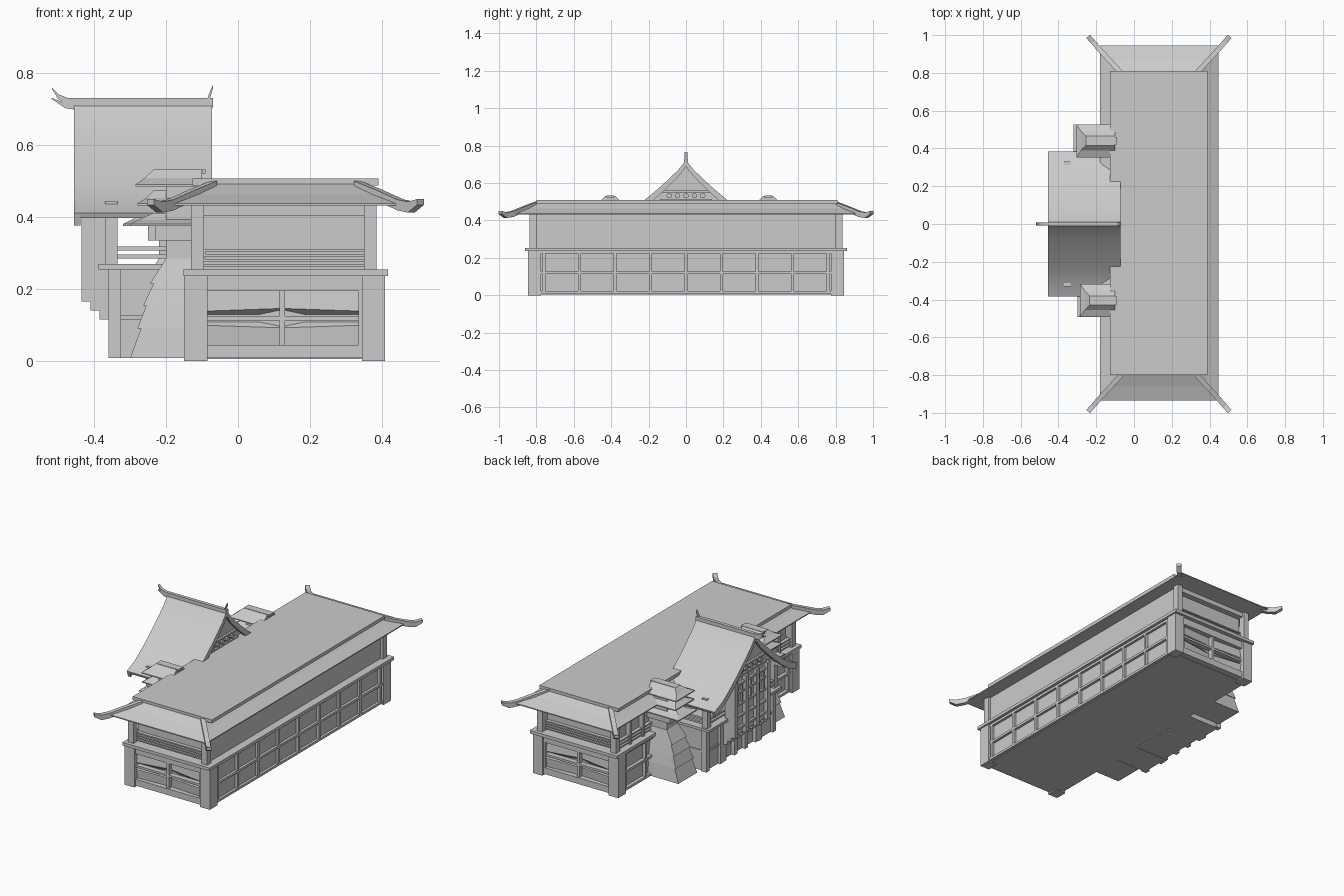
import bpy, bmesh, math
from mathutils import Vector

if "Cube" in bpy.data.objects:
    bpy.data.objects.remove(bpy.data.objects["Cube"], do_unlink=True)

GREY = (0.6, 0.6, 0.6, 1)
mat = bpy.data.materials.new("pale_grey")
mat.use_nodes = True
mat.diffuse_color = GREY
mat.node_tree.nodes["Principled BSDF"].inputs["Base Color"].default_value = GREY


def finish(name, bm):
    bmesh.ops.recalc_face_normals(bm, faces=bm.faces[:])
    me = bpy.data.meshes.new(name)
    bm.to_mesh(me)
    bm.free()
    me.materials.append(mat)
    ob = bpy.data.objects.new(name, me)
    bpy.context.collection.objects.link(ob)
    return ob


def loft(name, rings):
    """Closed solid through matching rings of points."""
    bm = bmesh.new()
    loops = [[bm.verts.new(p) for p in r] for r in rings]
    n = len(loops[0])
    for a, b in zip(loops, loops[1:]):
        for i in range(n):
            j = (i + 1) % n
            bm.faces.new((a[i], a[j], b[j], b[i]))
    bm.faces.new(loops[0])
    bm.faces.new(loops[-1])
    return finish(name, bm)


def rect(x0, x1, y0, y1, z):
    return [(x0, y0, z), (x1, y0, z), (x1, y1, z), (x0, y1, z)]


def box(name, x, y, z):
    return loft(name, [rect(*x, *y, z[0]), rect(*x, *y, z[1])])


def side(s, a, b):
    """A y range on the chosen side of the centre line."""
    return tuple(sorted((s * a, s * b)))


def extrude_x(name, prof, x0, x1):
    return loft(name, [[(x, y, z) for y, z in prof] for x in (x0, x1)])


def extrude_y(name, prof, y0, y1):
    return loft(name, [[(x, y, z) for x, z in prof] for y in (y0, y1)])


def horn(name, pts, width, heights):
    """Upturned plank swept along a path."""
    pts = [Vector(p) for p in pts]
    d = pts[-1] - pts[0]
    w = Vector((-d.y, d.x, 0)).normalized() * width / 2
    rings = []
    for p, h in zip(pts, heights):
        up = Vector((0, 0, h / 2))
        rings.append([p - w - up, p + w - up, p + w + up, p - w + up])
    return loft(name, rings)


# Lower storey: core, corner pillars, ledge
box("lower_core", (-0.12, 0.385), (-0.80, 0.80), (0.005, 0.24))
for s in (1, -1):
    for x in ((-0.15, -0.085), (0.345, 0.408)):
        box("corner_pillar", x, side(s, 0.775, 0.845), (0, 0.237))
    box("end_sill", (-0.09, 0.36), side(s, 0.79, 0.835), (0.008, 0.045))
    box("end_lintel", (-0.09, 0.36), side(s, 0.79, 0.835), (0.195, 0.237))
    box("end_jamb", (0.335, 0.36), side(s, 0.79, 0.835), (0.04, 0.2))
    box("end_mullion", (0.115, 0.13), side(s, 0.79, 0.83), (0.04, 0.2))
    box("end_transom", (-0.09, 0.34), side(s, 0.79, 0.83), (0.113, 0.125))
    # Folded panes behind the cross bars
    for xa, xb in ((-0.088, 0.115), (0.335, 0.13)):
        for za, zb in ((0.045, 0.113), (0.195, 0.125)):
            back, front = s * 0.79, s * 0.825
            base = [(xa, back, za), (xb, back, za), (xb, back, zb), (xa, back, zb)]
            top = [(xa, s * 0.815, za), (xb, s * 0.803, za),
                   (xb, s * 0.803, zb + (za - zb) * 0.3), (xa, front, zb + (za - zb) * 0.2)]
            loft("folded_pane", [base, top])

# Long wall framing
for name, x in (("east", (0.38, 0.4)), ("west", (-0.14, -0.115))):
    for i in range(9):
        y = -0.76 + i * 0.19
        box(name + "_mullion", x, (y - 0.008, y + 0.008), (0.01, 0.237))
    for z in (0.008, 0.113, 0.222):
        box(name + "_rail", x, (-0.78, 0.78), (z, z + 0.014))
box("ledge", (-0.152, 0.417), (-0.86, 0.86), (0.236, 0.254))

# Upper storey
box("upper_core", (-0.1, 0.355), (-0.79, 0.79), (0.25, 0.45))
box("upper_east_wall", (0.35, 0.37), (-0.81, 0.81), (0.25, 0.45))
for s in (1, -1):
    for x in ((-0.13, -0.095), (0.35, 0.385)):
        box("upper_post", x, side(s, 0.8, 0.838), (0.25, 0.45))
    for i in range(4):
        z = 0.262 + i * 0.014
        box("end_slat", (-0.1, 0.36), side(s, 0.78, 0.81), (z, z + 0.007))
    box("end_head_rail", (-0.1, 0.36), side(s, 0.78, 0.825), (0.405, 0.44))
    for i in range(3):
        y = 0.44 + i * 0.12
        box("west_post", (-0.125, -0.09), side(s, y, y + 0.02), (0.25, 0.44))
for z in (0.262, 0.28, 0.298, 0.41):
    box("west_slat", (-0.12, -0.09), (-0.81, 0.81), (z, z + 0.008))

# Main roof: sloping skirt, flat top slab, upturned hips
loft("roof_skirt", [rect(-0.18, 0.447, -0.935, 0.945, 0.432),
                    rect(-0.18, 0.447, -0.935, 0.945, 0.438),
                    rect(-0.12, 0.385, -0.86, 0.865, 0.465),
                    rect(-0.08, 0.34, -0.8, 0.805, 0.492)])
box("roof_slab", (-0.127, 0.39), (-0.8, 0.81), (0.488, 0.508))
for s in (1, -1):
    for t in (1, -1):
        path = [(0.132 + t * dx, s * y, z) for dx, y, z in
                ((0.2, 0.8, 0.488), (0.26, 0.865, 0.462), (0.32, 0.93, 0.434),
                 (0.35, 0.965, 0.428), (0.375, 0.993, 0.442))]
        horn("hip_horn", path, 0.026, (0.025, 0.028, 0.03, 0.03, 0.016))

# Porch roof: curved gable with ridge beam and finial
slope = [(0, 0.722), (0.04, 0.672), (0.085, 0.628), (0.135, 0.582), (0.19, 0.535),
         (0.25, 0.487), (0.315, 0.443), (0.385, 0.412)]
outer = [(-y, z) for y, z in slope[:0:-1]] + slope
inner = [(y * 0.985, z - 0.014) for y, z in outer]
porch_roof = extrude_x("porch_roof", outer + inner[::-1], -0.45, -0.075)
low = [(y * 0.97, z - 0.035) for y, z in outer]
for x in (-0.456, -0.09):
    extrude_x("bargeboard", outer + low[::-1], x, x + 0.018)
box("ridge_beam", (-0.45, -0.07), (-0.01, 0.01), (0.705, 0.731))
horn("ridge_finial", [(-0.44, 0, 0.72), (-0.475, 0, 0.722), (-0.5, 0, 0.735), (-0.517, 0, 0.758)],
     0.018, (0.02, 0.02, 0.014, 0.003))
horn("lower_finial", [(-0.44, 0, 0.705), (-0.48, 0, 0.71), (-0.518, 0, 0.73)],
     0.014, (0.016, 0.014, 0.003))
horn("rear_finial", [(-0.085, 0, 0.72), (-0.078, 0, 0.74), (-0.07, 0, 0.762)],
     0.014, (0.02, 0.02, 0.01))

# Gable panels with lattice
gable = [(-0.21, 0.5), (0.21, 0.5), (0.1, 0.595), (0, 0.695), (-0.1, 0.595)]
for x, face in ((-0.125, -0.108), (-0.415, -0.428)):
    extrude_x("gable_panel", gable, x, x + 0.014)
    lo, hi = sorted((face, face + 0.012))
    box("gable_tie", (lo, hi), (-0.13, 0.13), (0.55, 0.56))
    box("gable_base", (lo, hi), (-0.14, 0.14), (0.505, 0.515))
    for i in range(5):
        y = -0.09 + i * 0.045
        ring = [(y + 0.014 * math.cos(a), 0.532 + 0.014 * math.sin(a))
                for a in (math.tau * k / 10 for k in range(10))]
        extrude_x("gable_disc", ring, lo, hi)

# Porch front: wall and posts stepping back toward the ground
def stepped(front, back):
    prof = [(back, 0.5), (front, 0.5), (front, 0.165)]
    for k, z in enumerate((0.165, 0.14, 0.115)):
        x = front + 0.025 * (k + 1)
        prof += [(x, z), (x, z - 0.025 if k < 2 else 0.01)]
    return prof + [(-0.15, 0.01), (-0.15, 0.255), (back, 0.255)]


extrude_y("porch_wall", stepped(-0.415, -0.375), -0.14, 0.14)
for y in (-0.15, -0.05, 0.05, 0.15):
    extrude_y("porch_post", stepped(-0.435, -0.37), y - 0.014, y + 0.014)
for z in (0.2, 0.27, 0.34, 0.41, 0.46):
    box("porch_bar", (-0.428, -0.4), (-0.15, 0.15), (z, z + 0.012))
for i in range(7):
    y = -0.12 + i * 0.04
    box("porch_lattice", (-0.424, -0.4), (y - 0.004, y + 0.004), (0.34, 0.47))

# Porch wings with balconies
for s in (1, -1):
    box("wing_base", (-0.345, -0.12), side(s, 0.14, 0.315), (0.008, 0.256))
    for y in (0.165, 0.295):
        box("wing_pilaster", (-0.36, -0.325), side(s, y, y + 0.03), (0.008, 0.256))
    box("wing_band", (-0.352, -0.13), side(s, 0.14, 0.32), (0.115, 0.128))
    box("balcony_floor", (-0.388, -0.13), side(s, 0.14, 0.34), (0.255, 0.27))
    box("balcony_post", (-0.37, -0.335), side(s, 0.295, 0.33), (0.265, 0.445))
    box("balcony_beam", (-0.43, -0.1), side(s, 0.29, 0.33), (0.412, 0.432))
    for z in (0.285, 0.308):
        box("balcony_side_rail", (-0.36, -0.12), side(s, 0.308, 0.322), (z, z + 0.011))
        box("balcony_front_rail", (-0.365, -0.35), side(s, 0.14, 0.32), (z, z + 0.011))

# Flanking towers: tapered stacked base, then tiered flared roofs
for cy, dx in ((0.44, -0.02), (-0.405, 0.0)):
    tiers = ((0.008, 0.09, 0.3, 0.27, 0.088, 0.08), (0.09, 0.155, 0.28, 0.255, 0.084, 0.072),
             (0.155, 0.215, 0.263, 0.235, 0.076, 0.064), (0.215, 0.285, 0.245, 0.2, 0.068, 0.052))
    for z0, z1, o0, o1, w0, w1 in tiers:
        loft("tower_tier", [rect(dx - o0, -0.1, cy - w0, cy + w0, z0),
                            rect(dx - o1, -0.1, cy - w1, cy + w1, z1)])
    box("tower_shaft", (dx - 0.2, -0.1), (cy - 0.05, cy + 0.05), (0.28, 0.5))
    box("tower_cornice", (dx - 0.23, -0.1), (cy - 0.065, cy + 0.065), (0.335, 0.375))
    for z, out, rise in ((0.375, 0.3, 0.037), (0.432, 0.28, 0.042), (0.485, 0.285, 0.047)):
        loft("tower_roof", [rect(dx - out, -0.1, cy - 0.088, cy + 0.088, z),
                            rect(dx - out, -0.1, cy - 0.088, cy + 0.088, z + 0.006),
                            rect(dx - out + 0.025, -0.1, cy - 0.05, cy + 0.05, z + rise * 0.5),
                            rect(dx - 0.235, -0.1, cy - 0.025, cy + 0.025, z + rise)])
    box("tower_ridge", (dx - 0.235, -0.09), (cy - 0.02, cy + 0.02), (0.522, 0.533))

# Smooth the curved porch roof only
bpy.ops.object.select_all(action="DESELECT")
porch_roof.select_set(True)
bpy.context.view_layer.objects.active = porch_roof
bpy.ops.object.shade_smooth_by_angle(angle=math.radians(30))
